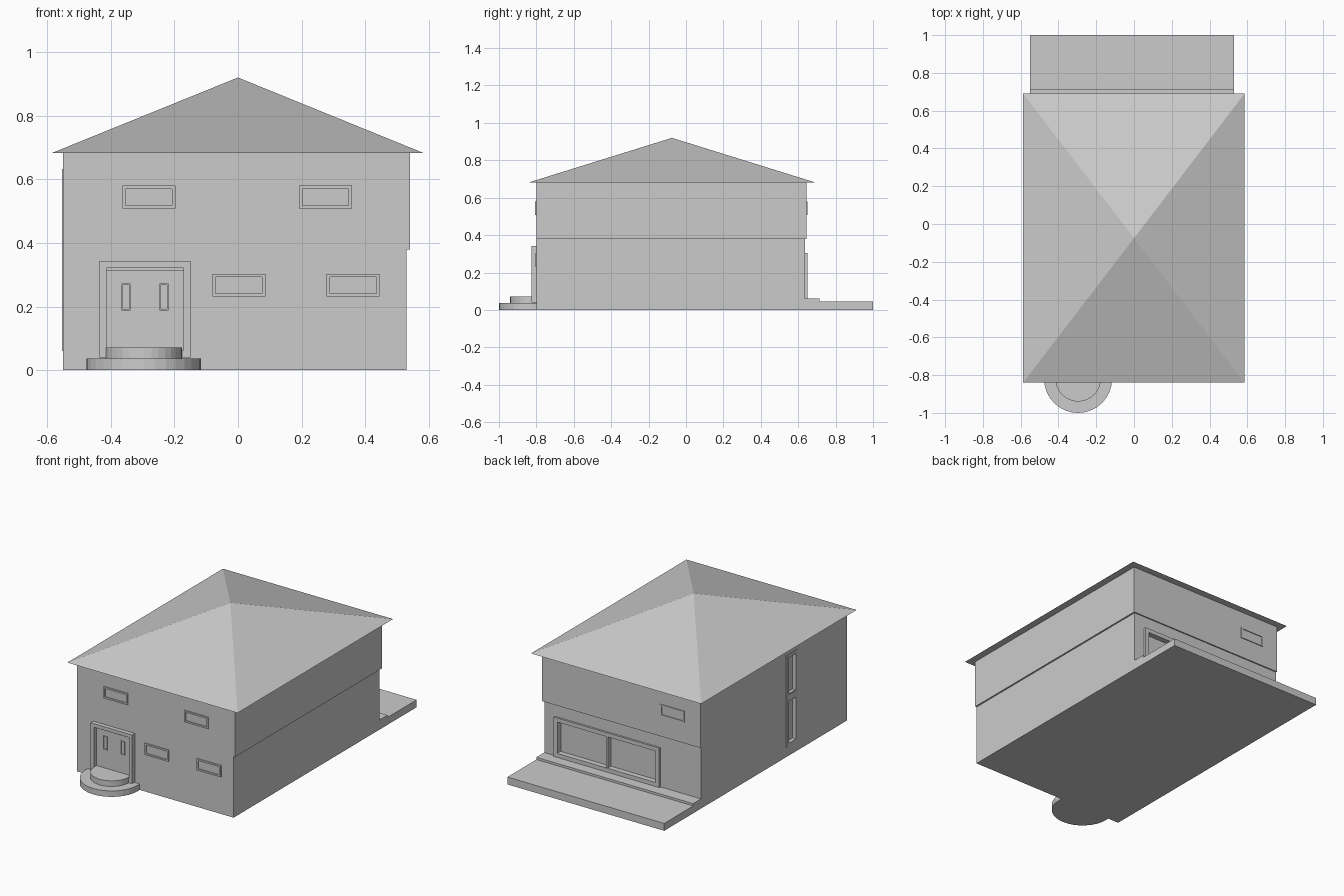
import bpy, bmesh

if "Cube" in bpy.data.objects:
    bpy.data.objects.remove(bpy.data.objects["Cube"])


def box(name, x, y, z):
    """Axis-aligned box from (min, max) pairs."""
    bm = bmesh.new()
    bmesh.ops.create_cube(bm, size=1)
    for v in bm.verts:
        for i, (a, b) in enumerate((x, y, z)):
            v.co[i] = a if v.co[i] < 0 else b
    return finish(name, bm)


def finish(name, bm):
    bmesh.ops.recalc_face_normals(bm, faces=bm.faces)
    me = bpy.data.meshes.new(name)
    bm.to_mesh(me)
    bm.free()
    ob = bpy.data.objects.new(name, me)
    bpy.context.collection.objects.link(ob)
    return ob


def frame(name, axis, u, z, depth, t):
    """Rectangular frame: u runs along the wall, depth along the wall normal."""
    bm = bmesh.new()
    rings = []
    for d in depth:
        for inset in (0, t):
            u0, u1, z0, z1 = u[0] + inset, u[1] - inset, z[0] + inset, z[1] - inset
            rings.append([bm.verts.new((a, d, h) if axis == 'y' else (d, a, h))
                          for a, h in ((u0, z0), (u1, z0), (u1, z1), (u0, z1))])
    for a, b in ((0, 1), (1, 3), (3, 2), (2, 0)):
        for i in range(4):
            j = (i + 1) % 4
            bm.faces.new((rings[a][i], rings[a][j], rings[b][j], rings[b][i]))
    return finish(name, bm)


def cut(target, name, x, y, z):
    """Recess an opening into a wall."""
    c = box(name, x, y, z)
    c.hide_render = True
    c.hide_set(True)
    c.display_type = 'WIRE'
    m = target.modifiers.new(name, 'BOOLEAN')
    m.operation = 'DIFFERENCE'
    m.solver = 'EXACT'
    m.object = c


def half_step(name, r, z0, z1):
    """Round entrance step."""
    bm = bmesh.new()
    bmesh.ops.create_cone(bm, cap_ends=True, segments=32, radius1=r, radius2=r, depth=z1 - z0)
    bmesh.ops.translate(bm, vec=(-0.296, -0.82, (z0 + z1) / 2), verts=bm.verts)
    # keep only the part in front of the wall
    geom = bm.verts[:] + bm.edges[:] + bm.faces[:]
    cutg = bmesh.ops.bisect_plane(bm, geom=geom, plane_co=(0, -0.8, 0), plane_no=(0, 1, 0), clear_outer=True)
    edges = [e for e in cutg['geom_cut'] if isinstance(e, bmesh.types.BMEdge)]
    bmesh.ops.holes_fill(bm, edges=edges)
    return finish(name, bm)


# Base slab with rear terrace, and the two storeys
box("base_slab", (-0.55, 0.53), (-0.80, 1.0), (0, 0.046))
lower = box("lower_storey", (-0.55, 0.53), (-0.80, 0.637), (0.046, 0.38))
upper = box("upper_storey", (-0.55, 0.54), (-0.80, 0.645), (0.38, 0.682))
box("terrace_step", (-0.55, 0.53), (0.637, 0.715), (0.046, 0.06))

# Pyramid roof
bm = bmesh.new()
base = [bm.verts.new((x, y, 0.682)) for x, y in
        ((-0.587, -0.84), (0.585, -0.84), (0.585, 0.69), (-0.587, 0.69))]
apex = bm.verts.new((0, -0.075, 0.92))
bm.faces.new(base)
for i in range(4):
    bm.faces.new((base[i], base[(i + 1) % 4], apex))
finish("roof", bm)

# Round entrance steps
half_step("step_lower", 0.18, 0, 0.037)
half_step("step_upper", 0.12, 0.037, 0.072)

# Front door: deep surround, inner lip, two narrow lights
frame("door_surround", 'y', (-0.436, -0.15), (0.04, 0.343), (-0.827, -0.79), 0.022)
box("door_lintel_lip", (-0.414, -0.172), (-0.812, -0.79), (0.312, 0.321))
for i, x in enumerate((-0.352, -0.233)):
    frame(f"door_light_{i}", 'y', (x - 0.014, x + 0.014), (0.188, 0.272), (-0.806, -0.79), 0.004)

# Small front windows and the single upper rear window
for i, (x, z) in enumerate(((-0.28, 0.544), (0.275, 0.544), (0.003, 0.267), (0.362, 0.267))):
    frame(f"front_window_{i}", 'y', (x - 0.083, x + 0.083), (z - 0.036, z + 0.036), (-0.807, -0.79), 0.01)
frame("rear_window", 'y', (-0.44, -0.275), (0.508, 0.58), (0.64, 0.65), 0.01)

# Wide rear sliding door with two recessed panes
frame("sliding_door_frame", 'y', (-0.27, 0.457), (0.06, 0.305), (0.60, 0.649), 0.025)
box("sliding_door_post", (0.087, 0.101), (0.61, 0.643), (0.085, 0.28))
cut(lower, "sliding_door_cutter", (-0.245, 0.432), (0.615, 0.70), (0.085, 0.28))

# Tall slot window on the left wall, one part per storey
for name, z, wall in (("stair_window_lower", (0.06, 0.36), lower), ("stair_window_upper", (0.36, 0.632), upper)):
    frame(name, 'x', (-0.31, -0.20), z, (-0.554, -0.535), 0.02)
cut(lower, "stair_lower_cutter", (-0.6, -0.53), (-0.29, -0.22), (0.08, 0.34))
cut(upper, "stair_upper_cutter", (-0.6, -0.53), (-0.29, -0.22), (0.385, 0.612))
